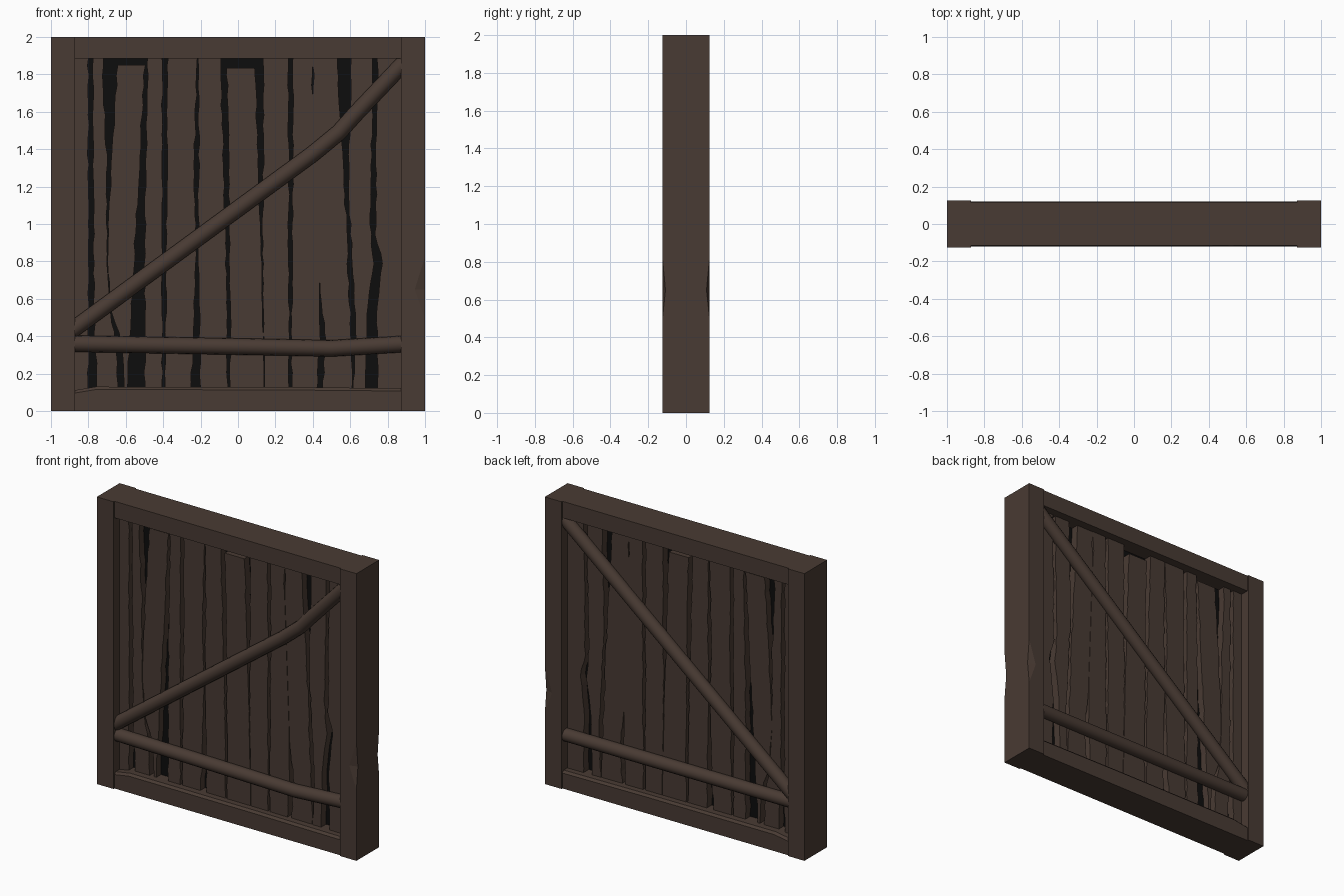
import bpy, bmesh, math, random
from mathutils import Vector

if "Cube" in bpy.data.objects:
    bpy.data.objects.remove(bpy.data.objects["Cube"])

random.seed(4)


def material(name, rgb):
    m = bpy.data.materials.new(name)
    m.diffuse_color = (*rgb, 1)
    m.use_nodes = True
    m.node_tree.nodes["Principled BSDF"].inputs["Base Color"].default_value = m.diffuse_color
    return m


WOOD = material("dark brown wood", (0.066, 0.043, 0.033))
BLACK = material("black gap", (0.004, 0.004, 0.004))


def finish(name, bm, mat):
    bmesh.ops.recalc_face_normals(bm, faces=bm.faces)
    me = bpy.data.meshes.new(name)
    bm.to_mesh(me)
    bm.free()
    me.materials.append(mat)
    ob = bpy.data.objects.new(name, me)
    bpy.context.collection.objects.link(ob)
    return ob


def loft(name, rings, mat=WOOD):
    """Solid skinned through equal-length rings of points, capped at both ends."""
    bm = bmesh.new()
    rows = [[bm.verts.new(p) for p in r] for r in rings]
    n = len(rows[0])
    for a, b in zip(rows, rows[1:]):
        for i in range(n):
            j = (i + 1) % n
            bm.faces.new((a[i], a[j], b[j], b[i]))
    bm.faces.new(rows[0])
    bm.faces.new(rows[-1])
    return finish(name, bm, mat)


def box(name, x0, x1, y0, y1, z0, z1, mat=WOOD):
    return loft(name, [[(x0, y0, z), (x1, y0, z), (x1, y1, z), (x0, y1, z)] for z in (z0, z1)], mat)


# posts: the right one has a shallow chip on its outer edges
box("left_post", -1, -0.872, -0.125, 0.125, 0, 2)
rings = []
for z, c in ((0, 0.002), (0.5, 0.002), (0.65, 0.055), (0.82, 0.002), (2, 0.002)):
    d = c * 0.3
    rings.append([(0.872, -0.125, z), (1 - c, -0.125, z), (1, -0.125 + d, z),
                  (1, 0.125 - d, z), (1 - c, 0.125, z), (0.872, 0.125, z)])
loft("right_post", rings)

# rails with softened inner edges
box("top_rail", -0.88, 0.88, -0.115, 0.115, 1.885, 2)
rings = []
for x, h in ((-0.88, 0.11), (-0.76, 0.13), (0.2, 0.128), (0.88, 0.122)):
    rings.append([(x, -0.115, 0), (x, 0.115, 0), (x, 0.115, h - 0.015),
                  (x, 0.1, h), (x, -0.1, h), (x, -0.115, h - 0.015)])
loft("bottom_rail", rings)

# dark sheet seen through the gaps between the boards
box("dark_backing", -0.88, 0.88, -0.004, 0.004, 0.06, 1.93, BLACK)

# gaps between boards: (height, left edge, right edge)
GAPS = [
    [(0.1, -.80, -.75), (0.5, -.80, -.77), (1.9, -.80, -.775)],
    [(0.1, -.635, -.605), (0.4, -.66, -.63), (0.5, -.68, -.675), (0.8, -.70, -.697),
     (1.3, -.70, -.68), (1.9, -.725, -.64)],
    [(0.1, -.595, -.50), (1.0, -.545, -.497), (1.9, -.495, -.482)],
    [(0.1, -.405, -.39), (1.9, -.405, -.375)],
    [(0.1, -.25, -.20), (0.8, -.225, -.215), (1.3, -.235, -.21), (1.9, -.217, -.214)],
    [(0.1, -.055, -.04), (0.9, -.065, -.045), (1.9, -.095, -.06)],
    [(0.1, .14, .143), (0.7, .127, .133), (1.9, .09, .135)],
    [(0.1, .275, .285), (1.9, .27, .295)],
    [(0.1, .42, .45), (0.4, .44, .47), (0.62, .435, .44), (0.7, .437, .437), (1.7, .40, .40),
     (1.77, .39, .41), (1.83, .40, .40), (1.9, .40, .40)],
    [(0.1, .61, .615), (0.4, .605, .63), (1.2, .57, .59), (1.9, .53, .605)],
    [(0.1, .68, .75), (0.5, .69, .74), (0.8, .725, .77), (0.95, .71, .735), (1.9, .72, .745)],
]
STEPS = 34


def sample(gap, z):
    for (z0, l0, r0), (z1, l1, r1) in zip(gap, gap[1:]):
        if z <= z1 + 1e-6:
            t = (z - z0) / (z1 - z0)
            return l0 + (l1 - l0) * t, r0 + (r1 - r0) * t
    return gap[-1][1:]


# ragged edge lines
lines = []
for g in GAPS:
    rows = []
    for i in range(STEPS + 1):
        l, r = sample(g, 0.1 + 1.8 * i / STEPS)
        j = min(0.005, (r - l) * 0.5)
        l, r = l + random.uniform(-j, j), r + random.uniform(-j, j)
        rows.append((l, max(l, r)))
    lines.append(rows)

# boards
SHORT = {2: 1.85, 6: 1.835}      # boards that stop short of the top rail
for k in range(len(GAPS) + 1):
    top = SHORT.get(k, 1.9)
    front = 0.058 + random.uniform(-0.003, 0.003)
    rings = []
    for i in range(STEPS + 1):
        z = 0.1 + 1.8 * i / STEPS
        xl = lines[k - 1][i][1] if k else -0.88
        xr = lines[k][i][0] if k < len(GAPS) else 0.88
        z = min(z, top - 0.0005 * (STEPS - i))
        rings.append([(xl, -front, z), (xr, -front, z), (xr, front, z), (xl, front, z)])
    loft("board_%d" % (k + 1), rings)


# round braces following a path of (x, z) points
def brace(name, path, y, r=0.044, sides=16):
    rings = []
    for i, (x, z) in enumerate(path):
        a, b = path[max(i - 1, 0)], path[min(i + 1, len(path) - 1)]
        t = Vector((b[0] - a[0], 0, b[1] - a[1])).normalized()
        n = Vector((-t.z, 0, t.x))
        rings.append([Vector((x, y, z)) + n * (r * math.cos(q)) + Vector((0, r * math.sin(q), 0))
                      for q in (2 * math.pi * s / sides for s in range(sides))])
    ob = loft(name, rings)
    bpy.ops.object.select_all(action='DESELECT')
    ob.select_set(True)
    bpy.context.view_layer.objects.active = ob
    bpy.ops.object.shade_smooth_by_angle(angle=math.radians(40))


brace("front_diagonal_brace", [(-0.89, 0.43), (0.4, 1.375), (0.54, 1.49), (0.62, 1.58), (0.89, 1.865)], -0.075)
brace("front_cross_brace", [(-0.88, 0.36), (0.1, 0.343), (0.5, 0.335), (0.88, 0.358)], -0.076)
brace("back_diagonal_brace", [(-0.89, 0.40), (0.89, 1.87)], 0.075)
brace("back_cross_brace", [(-0.88, 0.36), (0.88, 0.36)], 0.076)
